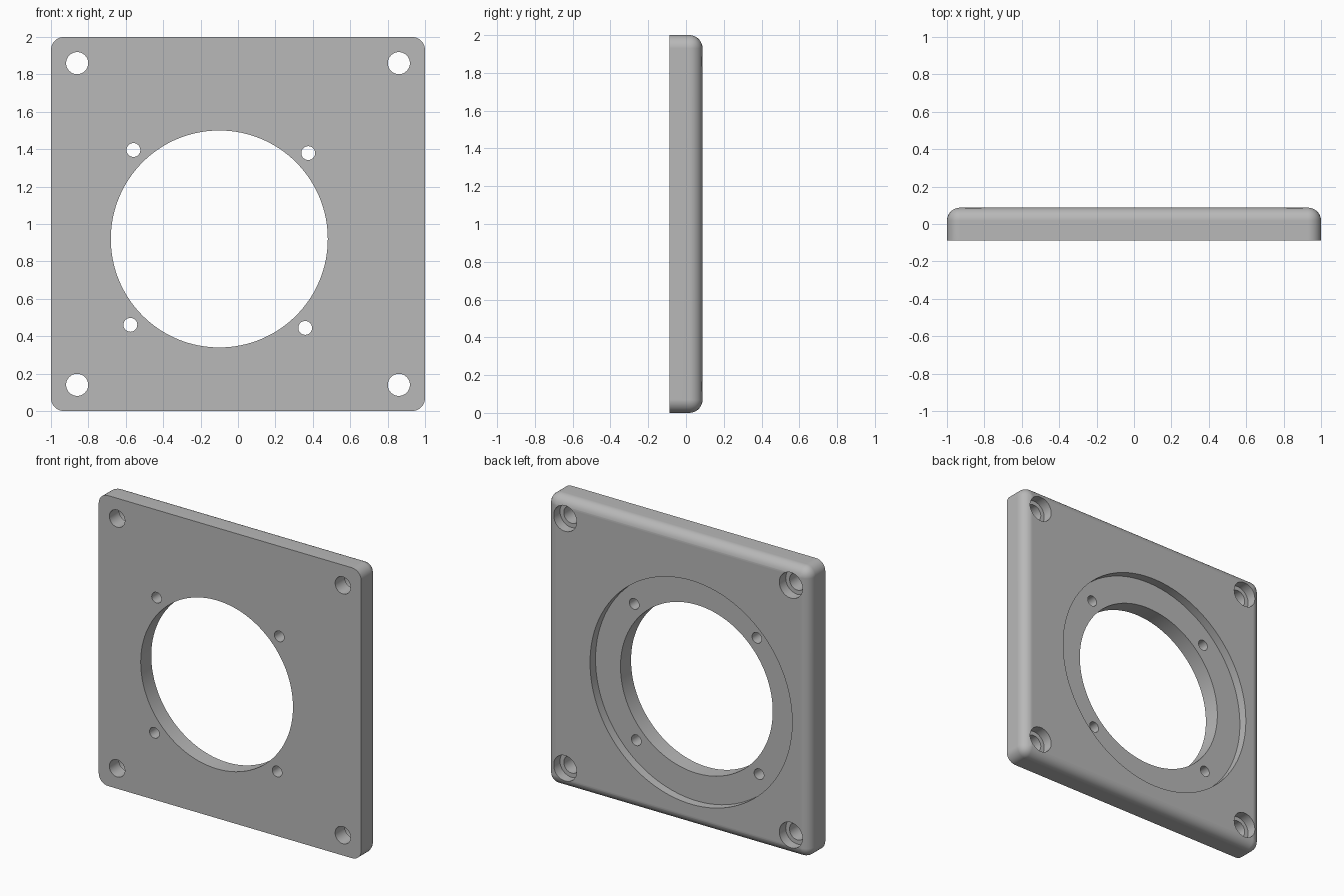
import bpy, bmesh, math
from mathutils import Vector

default = bpy.data.objects.get("Cube")
if default:
    bpy.data.objects.remove(default, do_unlink=True)

FRONT, BACK = -0.0875, 0.0875
ROUND = 0.07

grey = bpy.data.materials.new("grey metal")
grey.use_nodes = True
colour = (0.48, 0.48, 0.48, 1)
grey.diffuse_color = colour
grey.node_tree.nodes["Principled BSDF"].inputs["Base Color"].default_value = colour

# Plate: block with rounded corners and a rounded back rim
bm = bmesh.new()
bmesh.ops.create_cube(bm, size=1)
for v in bm.verts:
    v.co = Vector((v.co.x * 2, v.co.y * (BACK - FRONT), v.co.z * 2 + 1))
rounded = [e for e in bm.edges if not all(v.co.y < 0 for v in e.verts)]
bmesh.ops.bevel(bm, geom=rounded, offset=ROUND, offset_type='OFFSET',
                segments=8, profile=0.5, affect='EDGES')
mesh = bpy.data.meshes.new("mounting_plate")
bm.to_mesh(mesh)
bm.free()
plate = bpy.data.objects.new("mounting_plate", mesh)
bpy.context.collection.objects.link(plate)
mesh.materials.append(grey)
bpy.ops.object.select_all(action='DESELECT')
plate.select_set(True)
bpy.context.view_layer.objects.active = plate


def drill(x, z, radius, depth=None, sides=48):
    """Cut a round hole from the back; no depth means right through."""
    start = FRONT - 0.1 if depth is None else BACK - depth
    end = BACK + 0.1
    bpy.ops.mesh.primitive_cylinder_add(
        vertices=sides, radius=radius, depth=end - start,
        location=(x, (start + end) / 2, z), rotation=(math.pi / 2, 0, 0))
    cutter = bpy.context.object
    cutter.name = "hole_cutter"
    cutter.hide_render = True
    cutter.data.materials.append(grey)
    bpy.ops.object.select_all(action='DESELECT')
    plate.select_set(True)
    bpy.context.view_layer.objects.active = plate
    mod = plate.modifiers.new("hole", 'BOOLEAN')
    mod.operation = 'DIFFERENCE'
    mod.solver = 'EXACT'
    mod.object = cutter
    bpy.ops.object.modifier_apply(modifier=mod.name)
    bpy.data.objects.remove(cutter, do_unlink=True)


# Large off-centre opening with a shallow recess behind it
cx, cz = -0.1, 0.92
drill(cx, cz, 0.77, depth=0.06, sides=128)
drill(cx, cz, 0.58, sides=128)

# Four small screw holes around the opening
for i in range(4):
    a = math.radians(44 + 90 * i)
    drill(cx + 0.661 * math.cos(a), cz + 0.661 * math.sin(a), 0.037, sides=32)

# Corner mounting holes, counterbored from the back
for x in (-0.86, 0.86):
    for z in (0.14, 1.86):
        drill(x, z, 0.088, depth=0.07)
        drill(x, z, 0.059)

# Smooth curved walls, crisp rims, flat large faces
bpy.ops.object.shade_smooth_by_angle(angle=math.radians(30))
weighted = plate.modifiers.new("flat faces", 'WEIGHTED_NORMAL')
weighted.keep_sharp = True
